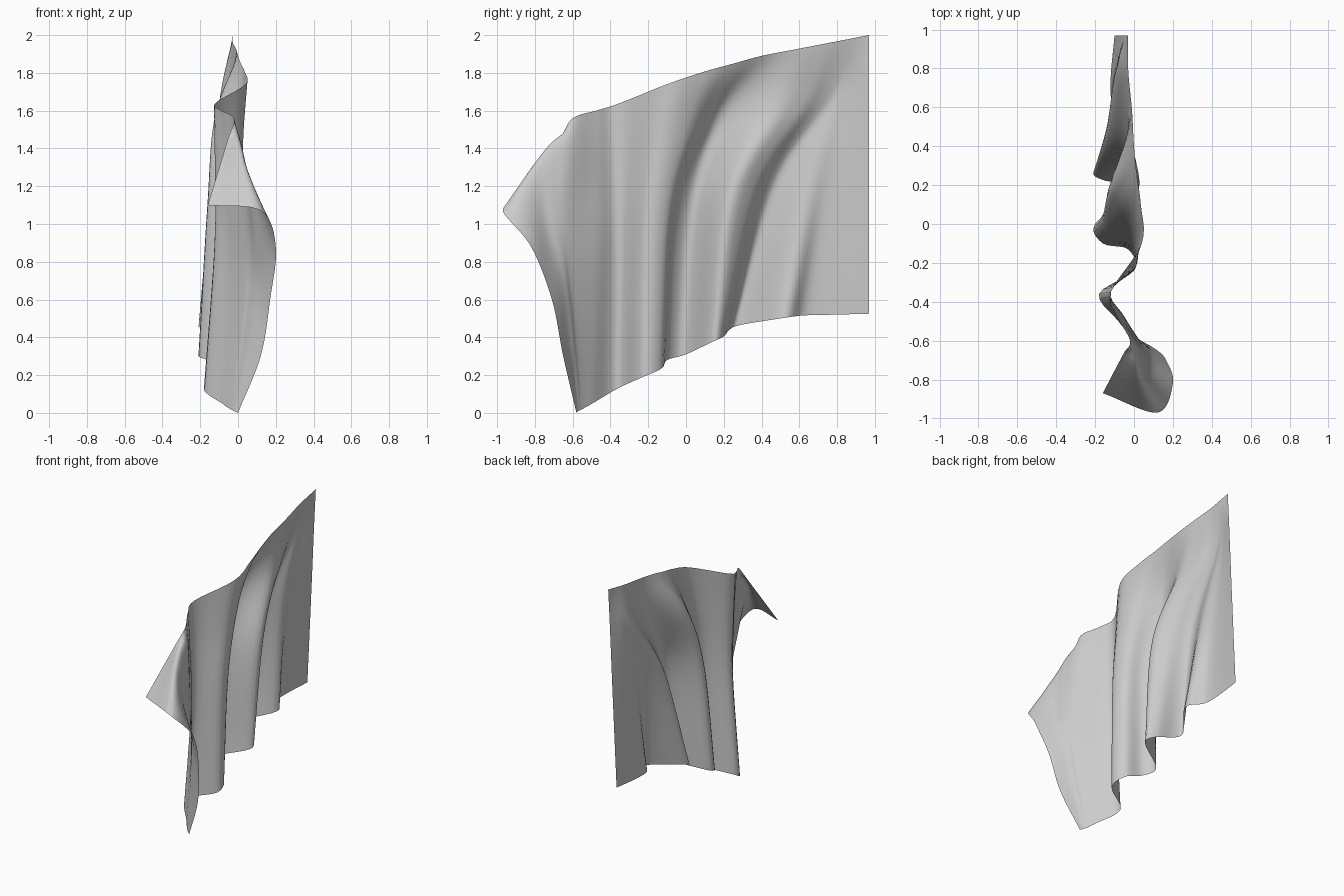
import bpy
import bmesh
from mathutils import Vector

default_cube = bpy.data.objects.get("Cube")
if default_cube:
    bpy.data.objects.remove(default_cube, do_unlink=True)

ROWS = 40            # samples from the lower hem to the upper hem
STEPS = 5            # samples between neighbouring fold lines
LEVELS = (0, .5, .8, 1)   # relative heights at which the folds are placed


def interpolate(pairs, value):
    """Piecewise linear lookup in ascending (position, height) pairs."""
    for (a, low), (b, high) in zip(pairs, pairs[1:]):
        if value <= b:
            return low + (high - low) * (value - a) / (b - a)
    return pairs[-1][1]


def smooth_point(points, parameter):
    """Point on a Catmull-Rom curve, with the parameter counted in spans."""
    last = len(points) - 1
    index = min(int(parameter), last - 1)
    t = parameter - index
    b, c = points[index], points[index + 1]
    a = points[index - 1] if index > 0 else b * 2 - c
    d = points[index + 2] if index + 2 <= last else c * 2 - b
    return (b * 2 + (c - a) * t + (a * 2 - b * 5 + c * 4 - d) * t ** 2
            + (b * 3 - a - c * 3 + d) * t ** 3) / 2


def resample(points, count):
    spans = len(points) - 1
    return [smooth_point(points, spans * i / (count - 1)) for i in range(count)]


# Heights of the two hems along the length of the cloth
lower_hem = [(-.58, 0), (-.36, .13), (-.13, .235), (-.1, .28), (0, .31),
             (.2, .405), (.23, .44), (.3, .47), (.6, .515), (.97, .525)]
upper_hem = [(-.6, 1.56), (-.35, 1.64), (0, 1.78), (.4, 1.89), (.97, 2)]

# Fold lines from the hoist edge: (y, x) at each level
folds = [
    ((.97, -.1), (.97, -.065), (.97, -.045), (.97, -.03)),
    ((.75, -.12), (.86, -.085), (.92, -.06), (.94, -.03)),
    ((.62, -.11), (.76, -.095), (.87, -.075), (.91, -.03)),
    ((.51, -.03), (.65, -.085), (.82, -.085), (.88, -.03)),
    ((.29, -.2), (.5, -.14), (.77, -.095), (.84, -.03)),
    ((.23, -.17), (.43, -.12), (.71, -.085), (.8, -.03)),
    ((.2, -.03), (.35, -.03), (.61, -.05), (.73, -.025)),
    ((.13, .01), (.22, .02), (.45, -.03), (.58, -.01)),
    ((0, -.2), (.06, -.155), (.21, -.12), (.4, 0)),
    ((-.1, -.16), (-.04, -.12), (.11, -.09), (.25, .015)),
    ((-.13, -.03), (-.1, -.01), (0, 0), (.1, .035)),
    ((-.24, 0), (-.22, .01), (-.16, .02), (-.1, .04)),
    ((-.36, -.18), (-.35, -.125), (-.35, -.12), (-.35, -.12)),
    ((-.5, -.08), (-.47, -.055), (-.47, -.07), (-.47, -.09)),
]

# Lines of the curled free end, from the lower hem to the turned-over corner
curl = [
    [(-.04, -.55, .02), (0, -.57, .4), (.03, -.6, .75),
     (.03, -.62, 1.1), (.01, -.61, 1.4), (-.02, -.6, 1.56)],
    [(-.03, -.56, .015), (.03, -.595, .38), (.065, -.635, .72),
     (.06, -.69, 1.06), (.02, -.7, 1.41), (-.05, -.66, 1.46)],
    [(-.02, -.57, .01), (.06, -.62, .37), (.1, -.67, .7),
     (.09, -.76, 1.02), (.04, -.8, 1.31), (-.09, -.735, 1.33)],
    [(0, -.58, 0), (.12, -.65, .3), (.17, -.71, .6),
     (.2, -.82, .88), (.12, -.97, 1.07), (-.16, -.87, 1.1)],
]

columns = []
for fold in folds:
    z_low = interpolate(lower_hem, fold[0][0])
    z_high = interpolate(upper_hem, fold[-1][0])
    line = [Vector((x, y, z_low + (z_high - z_low) * level))
            for (y, x), level in zip(fold, LEVELS)]
    columns.append(resample(line, ROWS))
for line in curl:
    columns.append(resample([Vector(p) for p in line], ROWS))

# Skin the fold lines into one open sheet of cloth
bm = bmesh.new()
length_count = (len(columns) - 1) * STEPS + 1
grid = []
for row in zip(*columns):
    grid.append([bm.verts.new(p) for p in resample(list(row), length_count)])
for lower, upper in zip(grid, grid[1:]):
    for i in range(length_count - 1):
        face = bm.faces.new((lower[i + 1], lower[i], upper[i], upper[i + 1]))
        face.smooth = True
mesh = bpy.data.meshes.new("flag_cloth")
bm.to_mesh(mesh)
bm.free()
cloth = bpy.data.objects.new("flag_cloth", mesh)
bpy.context.collection.objects.link(cloth)

# Plain fabric colour
fabric = bpy.data.materials.new("light_grey_fabric")
fabric.use_nodes = True
colour = (.6, .6, .6, 1)
fabric.diffuse_color = colour
fabric.node_tree.nodes["Principled BSDF"].inputs["Base Color"].default_value = colour
mesh.materials.append(fabric)
